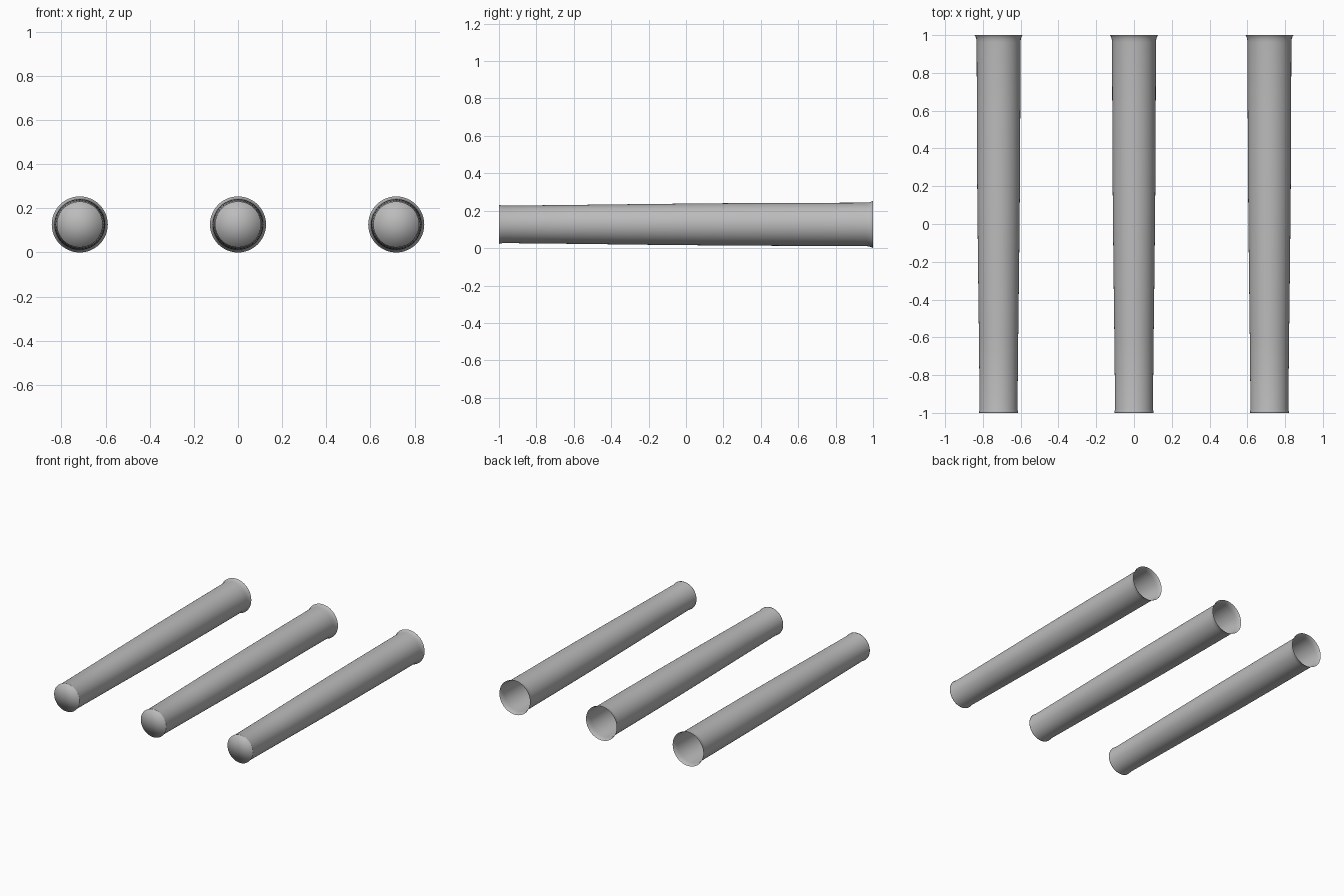
import bpy
import bmesh
from math import pi
from mathutils import Vector

default = bpy.data.objects.get("Cube")
if default:
    bpy.data.objects.remove(default, do_unlink=True)

# Single grey metal
grey = bpy.data.materials.new("grey metal")
grey.use_nodes = True
colour = (0.5, 0.5, 0.5, 1)
grey.diffuse_color = colour
grey.node_tree.nodes["Principled BSDF"].inputs["Base Color"].default_value = colour

SIDES = 48
SPACING = 0.717
RIM = 0.127

# Profile (position along y, radius): closed front cap, lip, tapered body, flared open mouth
PROFILE = [
    (-1, 0), (-1, 0.104), (-0.992, 0.103), (-0.98, 0.1),
    (-0.6, 0.104), (-0.2, 0.109), (0.2, 0.113), (0.6, 0.115),
    (0.96, 0.116), (0.98, 0.118), (0.992, 0.122), (1, RIM),
]


def make_tube(name, x):
    """Lathe the profile around the y axis into one hollow tube."""
    bm = bmesh.new()
    verts = [bm.verts.new((r, y, 0)) for y, r in PROFILE]
    edges = [bm.edges.new(pair) for pair in zip(verts, verts[1:])]
    bmesh.ops.spin(bm, geom=verts + edges, cent=(0, 0, 0), axis=(0, 1, 0),
                   angle=2 * pi, steps=SIDES)
    bmesh.ops.remove_doubles(bm, verts=bm.verts, dist=0.0005)
    bm.normal_update()
    # Make every face point outward, away from the middle of the tube
    for face in bm.faces:
        c = face.calc_center_median()
        outward = Vector((c.x, -1 if c.y < -0.999 else 0, c.z))
        if face.normal.dot(outward) < 0:
            face.normal_flip()
        face.smooth = True
    mesh = bpy.data.meshes.new(name)
    bm.to_mesh(mesh)
    bm.free()
    mesh.materials.append(grey)
    tube = bpy.data.objects.new(name, mesh)
    tube.location = (x, 0, RIM)
    bpy.context.collection.objects.link(tube)


# Three parallel tubes
for name, x in (("right_tube", -SPACING), ("middle_tube", 0), ("left_tube", SPACING)):
    make_tube(name, x)
